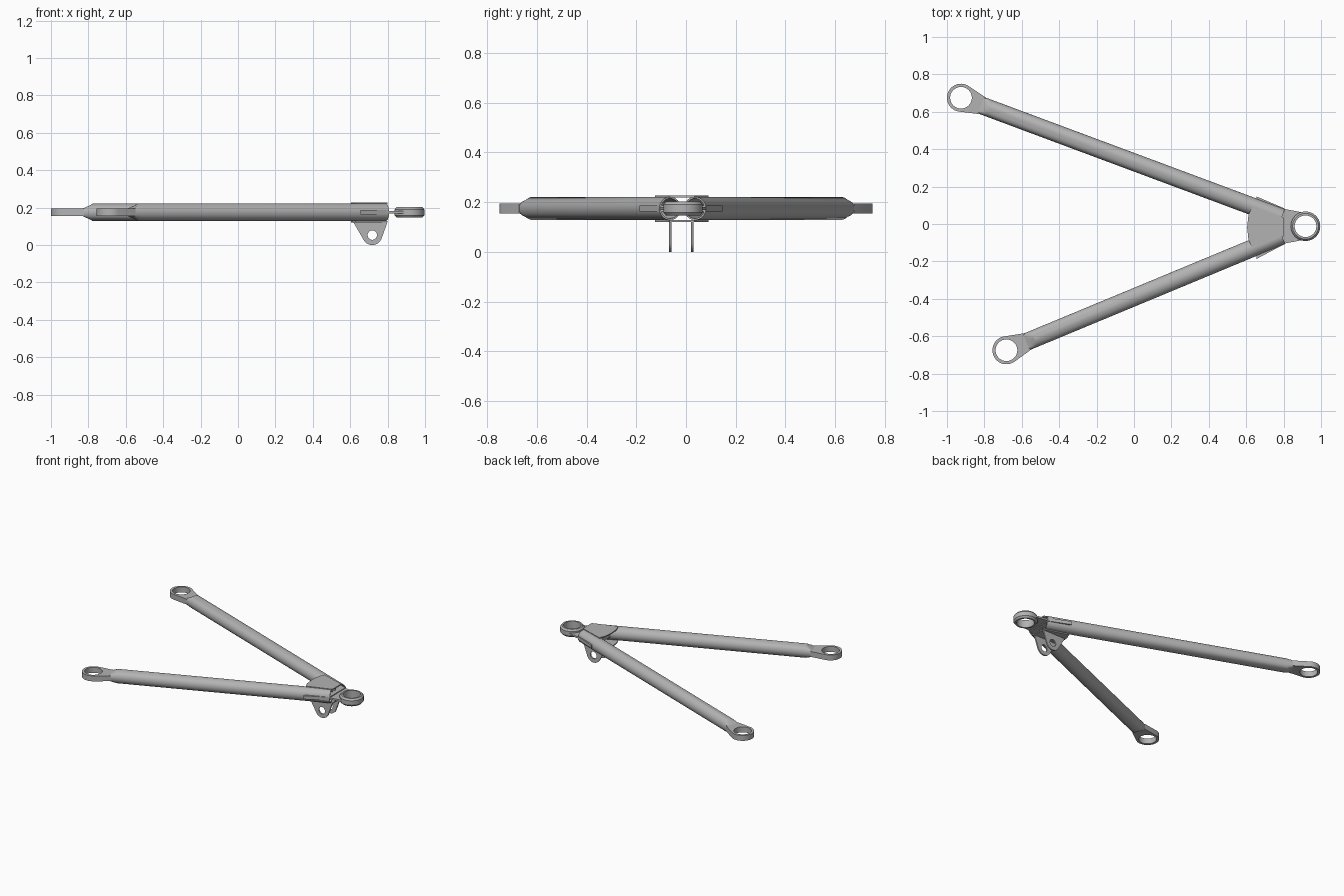
import bpy, bmesh
from math import sin, cos, pi, radians
from mathutils import Vector, Matrix
from mathutils.geometry import convex_hull_2d

if "Cube" in bpy.data.objects:
    bpy.data.objects.remove(bpy.data.objects["Cube"], do_unlink=True)

steel = bpy.data.materials.new("grey_steel")
steel.use_nodes = True
GREY = (0.45, 0.45, 0.45, 1)
steel.diffuse_color = GREY
steel.node_tree.nodes["Principled BSDF"].inputs["Base Color"].default_value = GREY

MID = 0.175        # height of the arm centre plane
TUBE_R = 0.047
EYE_R = 0.075
HOLE_R = 0.058
BALL = Vector((0.917, -0.012))


def finish(name, bm, matrix=None):
    bmesh.ops.recalc_face_normals(bm, faces=bm.faces)
    mesh = bpy.data.meshes.new(name)
    bm.to_mesh(mesh)
    bm.free()
    mesh.materials.append(steel)
    obj = bpy.data.objects.new(name, mesh)
    bpy.context.collection.objects.link(obj)
    if matrix:
        obj.matrix_world = matrix
    bpy.ops.object.select_all(action='DESELECT')
    obj.select_set(True)
    bpy.context.view_layer.objects.active = obj
    bpy.ops.object.shade_smooth_by_angle(angle=radians(30))
    return obj


def circle(x, y, r, n=40):
    return [Vector((x + r * cos(2 * pi * i / n), y + r * sin(2 * pi * i / n))) for i in range(n)]


def hull(points):
    pts = [Vector(p) for p in points]
    return [pts[i] for i in convex_hull_2d(pts)]


def plate(name, outline, z0, z1, holes=(), matrix=None):
    """Flat plate with optional holes, extruded from z0 to z1."""
    bm = bmesh.new()
    for loop in (outline, *holes):
        vs = [bm.verts.new((p[0], p[1], z0)) for p in loop]
        for i, v in enumerate(vs):
            bm.edges.new((v, vs[i - 1]))
    bmesh.ops.triangle_fill(bm, edges=bm.edges[:], use_beauty=True)
    ext = bmesh.ops.extrude_face_region(bm, geom=bm.faces[:])
    moved = [g for g in ext["geom"] if isinstance(g, bmesh.types.BMVert)]
    bmesh.ops.translate(bm, verts=moved, vec=(0, 0, z1 - z0))
    return finish(name, bm, matrix)


def loft(name, sections, closed=False, matrix=None):
    """Skin a row of equal rings; cap the ends or join them."""
    bm = bmesh.new()
    rings = [[bm.verts.new(p) for p in s] for s in sections]
    n = len(rings[0])
    pairs = list(zip(rings, rings[1:])) + ([(rings[-1], rings[0])] if closed else [])
    for a, b in pairs:
        for i in range(n):
            j = (i + 1) % n
            bm.faces.new((a[i], a[j], b[j], b[i]))
    if not closed:
        bm.faces.new(rings[0])
        bm.faces.new(rings[-1])
    return finish(name, bm, matrix)


def tube_ring(x, r, h):
    """Circle across the tube, pressed flat to half height h."""
    return [(x, p.x, max(-h, min(h, p.y))) for p in circle(0, 0, r)]


# Two arms: pressed tube with an open inner end, and a flat eye at the outer end
for side, eye, end in (("rear", (-0.925, 0.675), (0.79, 0.036)),
                       ("front", (-0.682, -0.675), (0.79, -0.064))):
    span = Vector(end) - Vector(eye)
    length = span.length
    place = Matrix.Translation((*eye, MID)) @ Matrix.Rotation(
        -span.angle_signed(Vector((1, 0))) * -1, 4, 'Z')
    wall = TUBE_R - 0.007
    loft(side + "_tube", [
        tube_ring(0.115, TUBE_R, 0.0195),
        tube_ring(0.135, TUBE_R, 0.03),
        tube_ring(0.16, TUBE_R, TUBE_R),
        tube_ring(length, TUBE_R, TUBE_R),
        tube_ring(length, wall, wall),
        tube_ring(length - 0.25, wall, wall)], matrix=place)
    neck = [(0.125, TUBE_R), (0.125, -TUBE_R)]
    plate(side + "_eye", hull(circle(0, 0, EYE_R) + neck), -0.0195, 0.0195,
          [circle(0, 0, HOLE_R)], place)

# Gusset plates above and below the tube joint, with a bowed inner edge
gusset = hull([(0.63, 0.09), (0.612, 0.05), (0.605, -0.018), (0.612, -0.085),
               (0.63, -0.125), (0.8, -0.065), (0.8, 0.035)])
plate("upper_gusset", gusset, 0.219, 0.227)
plate("lower_gusset", gusset, 0.121, 0.129)

# Middle web between and just outside the tubes
plate("middle_web", hull([(0.655, 0.147), (0.805, 0.083), (0.805, -0.107), (0.655, -0.187)]),
      MID - 0.012, MID + 0.012)

# Thin tongue that carries the joint ring
plate("joint_tongue", hull(circle(*BALL, 0.07) + [(0.79, 0.083), (0.79, -0.107)]),
      MID - 0.006, MID + 0.006, [circle(*BALL, 0.06)])

# Joint ring with chamfered rims
profile = ((HOLE_R, -0.028), (0.069, -0.028), (0.079, -0.016),
           (0.079, 0.016), (0.069, 0.028), (HOLE_R, 0.028))
loft("joint_ring", [[(p.x, p.y, z) for p in circle(0, 0, r)] for r, z in profile],
     closed=True, matrix=Matrix.Translation((*BALL, MID)))

# Pair of hanging damper ears, upright and facing front
upright = Matrix.Rotation(pi / 2, 4, 'X')
ear = hull(circle(0.718, 0.053, 0.053) + [(0.615, 0.125), (0.8, 0.125)])
for name, y in (("front_damper_ear", -0.063), ("rear_damper_ear", 0.025)):
    plate(name, ear, -0.005, 0.005, [circle(0.718, 0.053, 0.025)],
          Matrix.Translation((0, y, 0)) @ upright)
